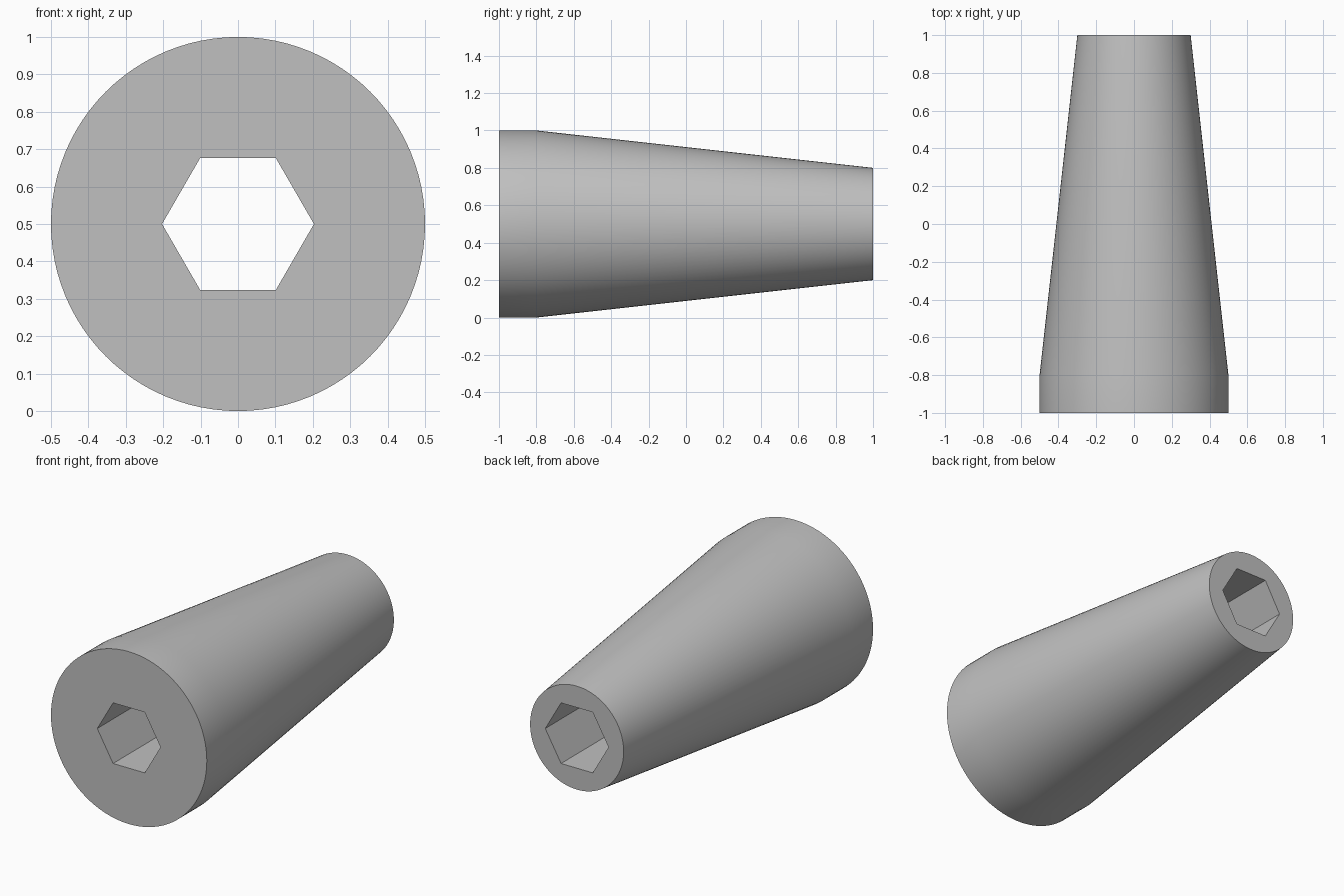
import bpy, bmesh, math

if "Cube" in bpy.data.objects:
    bpy.data.objects.remove(bpy.data.objects["Cube"], do_unlink=True)

SIDES = 96          # divisible by the six bore corners
STEP = SIDES // 6
CENTRE_Z = 0.5


def ring(bm, y, radius, count):
    """Circle of vertices around the y axis."""
    angles = [2 * math.pi * i / count for i in range(count)]
    return [bm.verts.new((radius * math.cos(a), y, CENTRE_Z + radius * math.sin(a)))
            for a in angles]


def skin(bm, a, b):
    """Quads between two rings of equal count."""
    n = len(a)
    for i in range(n):
        j = (i + 1) % n
        bm.faces.new((a[i], a[j], b[j], b[i]))


def cap(bm, outer, bore):
    """Flat end face from the round rim to the hexagonal bore."""
    for k in range(6):
        rim = [outer[(k * STEP + i) % SIDES] for i in range(STEP + 1)]
        here, after = bore[k], bore[(k + 1) % 6]
        half = STEP // 2
        for i in range(STEP):
            bm.faces.new((rim[i], rim[i + 1], here if i < half else after))
        bm.faces.new((rim[half], after, here))


# Grey material
grey = bpy.data.materials.new("grey")
grey.use_nodes = True
colour = (0.53, 0.53, 0.53, 1)
grey.diffuse_color = colour
grey.node_tree.nodes["Principled BSDF"].inputs["Base Color"].default_value = colour

# Tapered body with a short straight collar at the front
bm = bmesh.new()
front, collar, back = [ring(bm, y, r, SIDES) for y, r in ((-1, 0.5), (-0.8, 0.5), (1, 0.3))]
skin(bm, front, collar)
skin(bm, collar, back)

# Hexagonal bore running right through
bore_front, bore_back = [ring(bm, y, 0.203, 6) for y in (-1, 1)]
skin(bm, bore_front, bore_back)
cap(bm, front, bore_front)
cap(bm, back, bore_back)
bmesh.ops.recalc_face_normals(bm, faces=bm.faces)

mesh = bpy.data.meshes.new("tapered_sleeve")
bm.to_mesh(mesh)
bm.free()
mesh.materials.append(grey)
sleeve = bpy.data.objects.new("tapered_sleeve", mesh)
bpy.context.collection.objects.link(sleeve)

# Smooth round side, crisp rims and bore corners
bpy.ops.object.select_all(action="DESELECT")
sleeve.select_set(True)
bpy.context.view_layer.objects.active = sleeve
bpy.ops.object.shade_smooth_by_angle(angle=math.radians(30))
